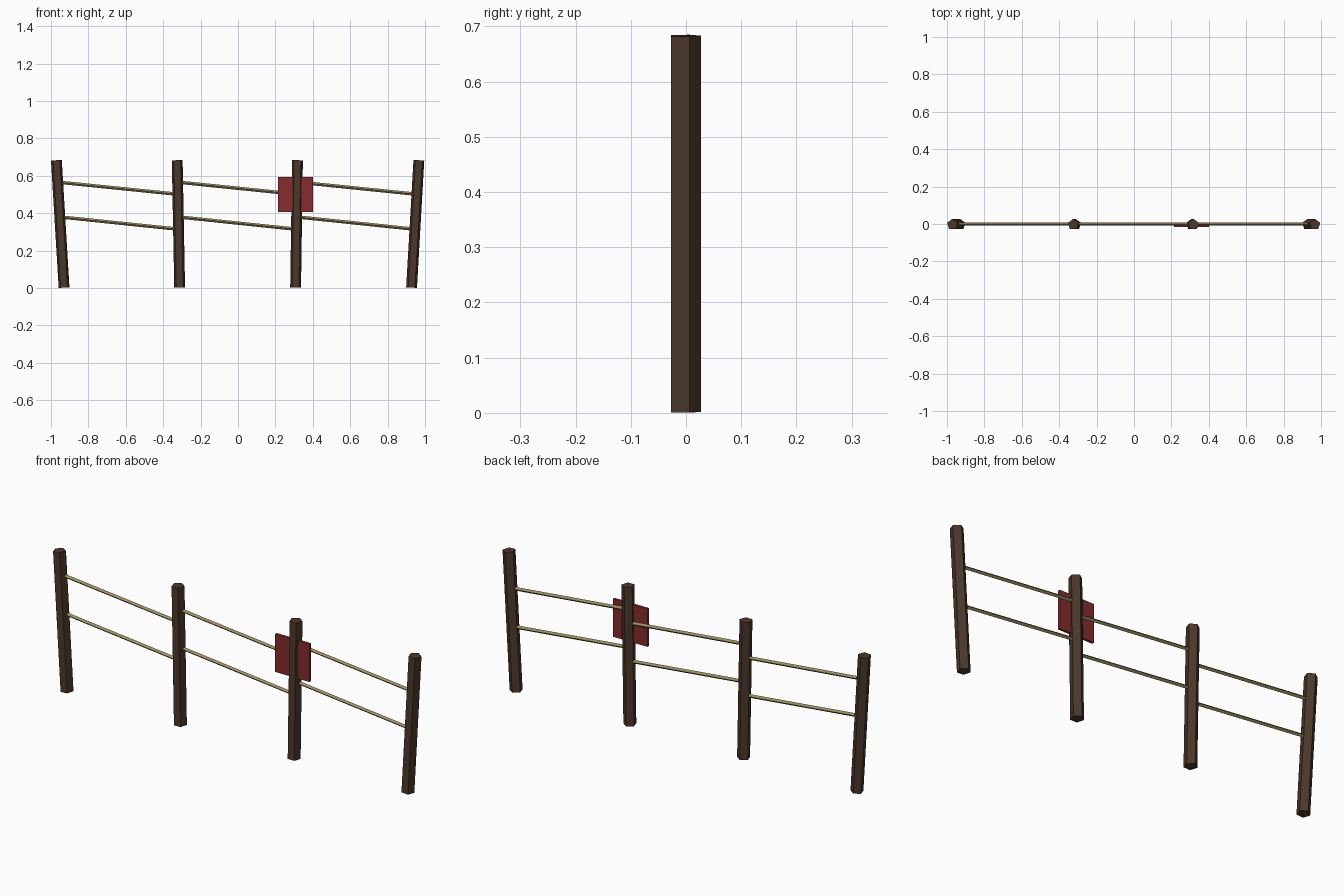
import bpy, math
from mathutils import Vector, Matrix

if "Cube" in bpy.data.objects:
    bpy.data.objects.remove(bpy.data.objects["Cube"])


def material(name, color):
    m = bpy.data.materials.new(name)
    m.diffuse_color = (*color, 1)
    m.use_nodes = True
    m.node_tree.nodes["Principled BSDF"].inputs["Base Color"].default_value = m.diffuse_color
    return m


wood = material("dark_wood", (0.07, 0.04, 0.024))
straw = material("straw_wire", (0.34, 0.28, 0.13))
red = material("red_paint", (0.24, 0.025, 0.028))


def rod(name, a, b, radius, sides, turn, mat):
    """Straight prism from a to b, lying in the xz plane."""
    a, b = Vector(a), Vector(b)
    d = b - a
    bpy.ops.mesh.primitive_cylinder_add(vertices=sides, radius=radius, depth=d.length)
    o = bpy.context.object
    o.name = name
    lean = Matrix.Rotation(math.atan2(d.x, d.z), 4, 'Y')
    o.data.transform(lean @ Matrix.Rotation(turn, 4, 'Z'))
    o.location = (a + b) / 2
    o.data.materials.append(mat)
    return o


# Leaning five-sided posts, flat side to the front
posts = [(-0.93, -0.971), (-0.312, -0.325), (0.308, 0.318), (0.928, 0.967)]
for i, (x0, x1) in enumerate(posts):
    rod(f"post_{i + 1}", (x0, -0.003, 0.002), (x1, -0.003, 0.683), 0.0304, 5, 0, wood)


def post_x(i, z):
    x0, x1 = posts[i]
    return x0 + (x1 - x0) * z / 0.685


# Sloping wires, two in each bay
for i in range(3):
    for label, z0, z1 in (("upper", 0.566, 0.501), ("lower", 0.38, 0.314)):
        rod(f"{label}_wire_{i + 1}", (post_x(i, z0), 0, z0),
            (post_x(i + 1, z1), 0, z1), 0.009, 4, 0, straw)

# Sign board let into the third post
bpy.ops.mesh.primitive_cube_add(size=1, location=(0.308, -0.011, 0.5))
sign = bpy.context.object
sign.name = "sign_board"
sign.scale = (0.187, 0.012, 0.187)
sign.data.materials.append(red)
